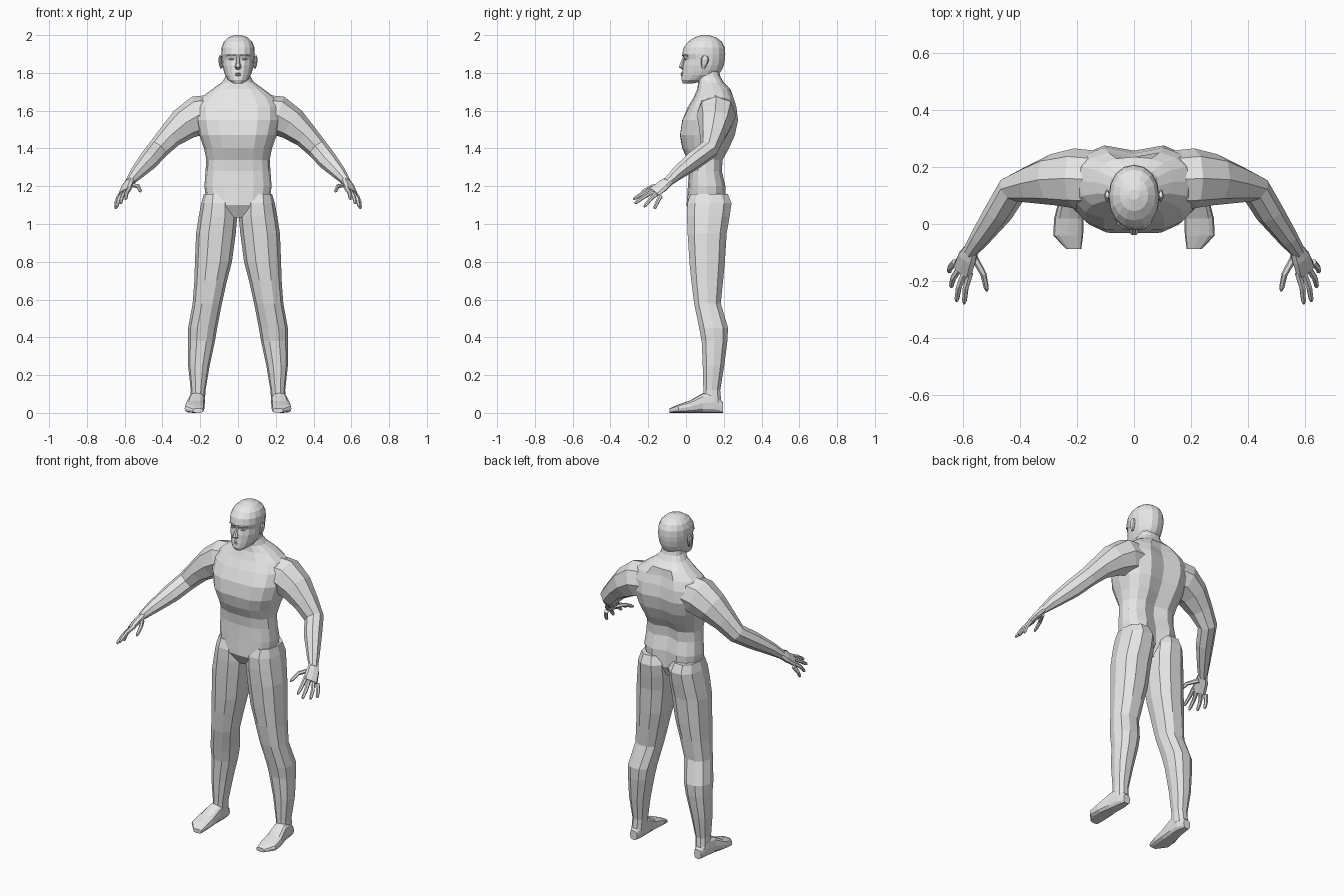
import bpy, bmesh, math
from mathutils import Vector as V

skin = bpy.data.materials.new("plain grey")
skin.diffuse_color = (0.8, 0.8, 0.8, 1)


def ring(c, u, v, n, e=2.0):
    """Superellipse of n points round c, with half axes u and v."""
    pts = []
    for i in range(n):
        a = 2 * math.pi * i / n
        k = [math.copysign(abs(t) ** (2 / e) if abs(t) > 1e-6 else 0, t)
             for t in (math.cos(a), math.sin(a))]
        pts.append(V(c) + V(u) * k[0] + V(v) * k[1])
    return pts


def box_ring(z, x0, x1, y0, y1, n, e):
    """Level ring filling the given x and y range."""
    return ring(((x0 + x1) / 2, (y0 + y1) / 2, z), ((x1 - x0) / 2, 0, 0),
                (0, (y1 - y0) / 2, 0), n, e)


def loft(name, rings, mirror=False):
    """Skin the rings into one closed, flat-shaded object."""
    bm = bmesh.new()
    rows = [[bm.verts.new(p) for p in r] for r in rings]
    n = len(rows[0])
    for a, b in zip(rows, rows[1:]):
        for i in range(n):
            j = (i + 1) % n
            bm.faces.new((a[i], a[j], b[j], b[i]))
    bm.faces.new(rows[0])
    bm.faces.new(rows[-1])
    bmesh.ops.recalc_face_normals(bm, faces=bm.faces)
    me = bpy.data.meshes.new(name)
    bm.to_mesh(me)
    bm.free()
    me.materials.append(skin)
    ob = bpy.data.objects.new(name, me)
    bpy.context.collection.objects.link(ob)
    if mirror:
        ob.modifiers.new("mirror", 'MIRROR').use_axis = (True, False, False)
    return ob


def tube(name, path, ref, n=8, e=2.0, mirror=True):
    """Limb along a path of (x, y, z, radius along ref, radius across ref)."""
    pts = [V(p[:3]) for p in path]
    rings = []
    for i, p in enumerate(path):
        t = (pts[min(i + 1, len(pts) - 1)] - pts[max(i - 1, 0)]).normalized()
        u = V(ref)
        u = (u - t * u.dot(t)).normalized()
        rings.append(ring(pts[i], u * p[3], t.cross(u) * p[4], n, e))
    return loft(name, rings, mirror)


# Torso and neck: height, half width, front, back
torso = []
for z, w, f, b in [
        (1.035, .05, .04, .17), (1.10, .165, .003, .215), (1.20, .178, .01, .215),
        (1.28, .172, .015, .195), (1.34, .168, .008, .2), (1.40, .18, -.02, .235),
        (1.47, .205, -.04, .268), (1.55, .225, -.028, .285), (1.62, .225, .01, .275),
        (1.67, .195, .04, .258), (1.715, .135, .06, .235), (1.75, .085, .065, .2),
        (1.78, .066, .06, .182), (1.83, .06, .06, .17)]:
    r = box_ring(z, -w, w, f, b, 16, 2.5)
    if z < 1.7:
        r[4].y -= .028          # spine groove
    if 1.43 < z < 1.6:
        r[12].y += .008         # breastbone
    torso.append(r)
loft("torso", torso)

# Legs: height, inner and outer x, front and back y
leg = [(1.16, .03, .18, .02, .225), (1.11, .008, .195, .002, .246),
       (1.04, .004, .208, 0, .236), (.95, .012, .222, .004, .22),
       (.80, .032, .228, .014, .21), (.70, .058, .231, .024, .2),
       (.58, .085, .24, .04, .187), (.45, .11, .264, .066, .226),
       (.38, .122, .264, .08, .222), (.25, .15, .264, .086, .205),
       (.12, .172, .25, .09, .183), (.05, .176, .252, .088, .19)]
loft("leg", [box_ring(*s, 10, 2.3) for s in leg], True)

# Feet: y, inner and outer x, top height
foot = [(.196, .192, .238, .055), (.15, .178, .252, .11), (.09, .177, .262, .105),
        (.02, .177, .28, .065), (-.04, .178, .283, .045), (-.088, .185, .238, .024)]
loft("foot", [ring(((a + b) / 2, y, t / 2), ((b - a) / 2, 0, 0), (0, 0, t / 2), 12, 3)
              for y, a, b, t in foot], True)

# Arms from inside the chest to the wrist
tube("arm", [(.12, .155, 1.585, .10, .10), (.21, .16, 1.575, .105, .105),
             (.285, .155, 1.53, .09, .088), (.36, .14, 1.465, .068, .066),
             (.425, .122, 1.395, .05, .056), (.475, .04, 1.335, .046, .052),
             (.54, -.05, 1.265, .034, .036), (.577, -.1, 1.22, .026, .022)],
     (0, 1, 0), 8, 2.2)

# Hands: flat palm, four fingers and a thumb
across = (.055, .04, -.035)
tube("palm", [(.57, -.09, 1.228, .028, .02), (.585, -.12, 1.205, .038, .02),
              (.603, -.168, 1.168, .042, .014)], across, 8, 2.6)
fingers = [("index_finger", (.575, -.172, 1.188), (.59, -.225, 1.165), (.595, -.28, 1.13)),
           ("middle_finger", (.593, -.168, 1.175), (.614, -.222, 1.145), (.622, -.272, 1.108)),
           ("ring_finger", (.611, -.155, 1.162), (.634, -.19, 1.13), (.641, -.222, 1.09)),
           ("little_finger", (.627, -.135, 1.15), (.644, -.152, 1.115), (.648, -.168, 1.08)),
           ("thumb", (.562, -.115, 1.205), (.528, -.175, 1.2), (.515, -.235, 1.17))]
for name, a, b, c in fingers:
    a, b, c = V(a), V(b), V(c)
    path = [(a, .013), (b, .011), (b.lerp(c, .8), .009), (c, .004)]
    tube(name, [(*p, s, s) for p, s in path], across, 6)

# Head: height, half width, front, back
head = [(1.745, .025, -.016, .04), (1.762, .052, -.024, .115), (1.79, .069, -.022, .17),
        (1.815, .077, -.019, .19), (1.84, .083, -.017, .2), (1.872, .086, -.01, .206),
        (1.90, .089, -.02, .208), (1.935, .087, -.012, .205), (1.965, .075, .012, .19),
        (1.988, .05, .045, .16), (2.0, .018, .085, .12)]
loft("head", [box_ring(z, -w, w, f, b, 16, 2.1) for z, w, f, b in head])

# Face: nose, lips, brows, eyes, ears
tube("nose", [(0, -.008, 1.888, .008, .008), (0, -.02, 1.855, .01, .01),
              (0, -.026, 1.832, .018, .014), (0, -.016, 1.82, .012, .006)],
     (1, 0, 0), 6, mirror=False)
for name, z, w in (("upper_lip", 1.799, .026), ("lower_lip", 1.789, .022)):
    tube(name, [(-w, -.01, z - .002, .003, .002), (0, -.022, z, .007, .005),
                (w, -.01, z - .002, .003, .002)], (0, 1, 0), 6, mirror=False)
tube("brow", [(.012, -.014, 1.892, .007, .005), (.035, -.012, 1.896, .007, .005),
              (.06, .008, 1.89, .005, .004)], (0, 1, 0), 6)
tube("eye", [(.02, -.005, 1.872, .003, .002), (.034, -.004, 1.873, .008, .006),
             (.05, .004, 1.872, .003, .002)], (0, 1, 0), 6)
tube("ear", [(.088, .092, 1.825, .008, .006), (.092, .095, 1.845, .016, .009),
             (.095, .1, 1.872, .022, .009), (.094, .104, 1.89, .012, .006)],
     (0, 1, 0), 8)
